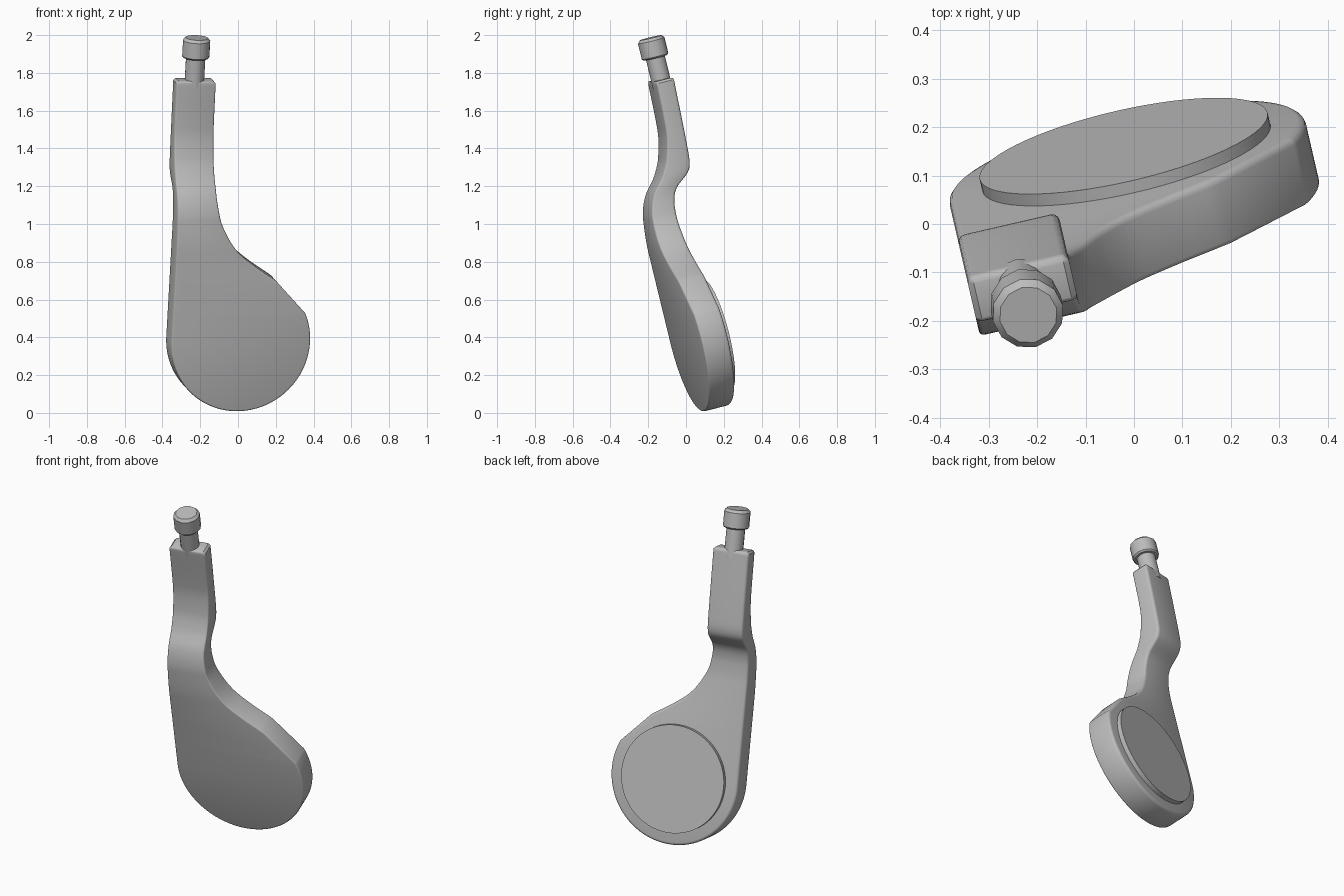
import bpy, bmesh
from math import sin, cos, sqrt, pi, radians
from mathutils import Matrix, Vector

cube = bpy.data.objects.get("Cube")
if cube:
    bpy.data.objects.remove(cube)

grey = bpy.data.materials.new("plain grey")
grey.use_nodes = True
COLOUR = (0.5, 0.5, 0.5, 1)
grey.diffuse_color = COLOUR
grey.node_tree.nodes["Principled BSDF"].inputs["Base Color"].default_value = COLOUR

# Lever frame: x across, y through the thickness, z up the shank, origin in the head
FRAME = (Matrix.Translation((0, 0.068, 0.39)) @ Matrix.Rotation(radians(13), 4, "Z")
         @ Matrix.Rotation(radians(14), 4, "X"))
R, HALF, TOP, ROUND = 0.377, 0.0725, 1.37, 0.016
JOIN = 0.335

# Height / offset profiles
RIGHT = [(JOIN, 0.173), (0.373, 0.115), (0.404, 0.067), (0.492, -0.043),
         (0.574, -0.102), (0.675, -0.146), (0.8, -0.163), (TOP, -0.163)]
BACK = [(-1, HALF), (0.6, HALF), (0.7, 0.08), (0.76, 0.096), (0.803, 0.122),
        (0.843, 0.174), (0.875, 0.206), (0.92, 0.22), (0.96, 0.224), (TOP, 0.242)]
FRONT = [(-1, -HALF), (0.49, -HALF), (0.664, -0.059), (0.722, -0.045), (0.788, -0.015),
         (0.872, 0.053), (0.965, 0.1), (1.11, 0.132), (TOP, 0.143)]


def smooth(points, t):
    """Monotone cubic through the points."""
    t = min(max(t, points[0][0]), points[-1][0])
    k = max(i for i in range(len(points) - 1) if points[i][0] <= t)
    slope = [(b[1] - a[1]) / (b[0] - a[0]) for a, b in zip(points, points[1:])]

    def tangent(i):
        if i == 0 or i == len(slope):
            return slope[max(0, i - 1)]
        a, b = slope[i - 1], slope[i]
        return 2 * a * b / (a + b) if a * b > 0 else 0

    (x0, y0), (x1, y1) = points[k], points[k + 1]
    h = x1 - x0
    s = (t - x0) / h
    return (y0 * (1 + 2 * s) * (1 - s) ** 2 + h * tangent(k) * s * (1 - s) ** 2
            + y1 * s * s * (3 - 2 * s) + h * tangent(k + 1) * s * s * (s - 1))


def finish(bm, name, angle):
    bmesh.ops.recalc_face_normals(bm, faces=bm.faces)
    bm.transform(FRAME)
    mesh = bpy.data.meshes.new(name)
    bm.to_mesh(mesh)
    bm.free()
    mesh.materials.append(grey)
    obj = bpy.data.objects.new(name, mesh)
    bpy.context.collection.objects.link(obj)
    bpy.ops.object.select_all(action="DESELECT")
    obj.select_set(True)
    bpy.context.view_layer.objects.active = obj
    bpy.ops.object.shade_smooth_by_angle(angle=radians(angle))


def lever_body():
    # Outline rows from the foot of the round head to the top of the shank
    end = pi - 1.095
    heights = [-R * cos(0.03 + (end - 0.03) * i / 44) for i in range(44)]
    heights += [JOIN + (TOP - 0.012 - JOIN) * i / 64 for i in range(65)]
    left, right = [], []
    for w in heights:
        arc = sqrt(max(R * R - w * w, 0))
        left.append(Vector((-arc if w < 0 else -R, w)))
        right.append(Vector((arc if w < JOIN else smooth(RIGHT, w), w)))
    left.append(Vector((-R + 0.012, TOP)))
    right.append(Vector((RIGHT[-1][1] - 0.012, TOP)))
    rows = len(left)
    loop = right + left[::-1]
    count = len(loop)

    def inset(d):
        out = []
        for i, p in enumerate(loop):
            a = (p - loop[i - 1]).normalized()
            b = (loop[(i + 1) % count] - p).normalized()
            t = (a + b).normalized()
            out.append(p + Vector((-t.y, t.x)) * d / max(t.dot(b), 0.5))
        return out

    # Rings across the wall, with both rims rounded
    bm = bmesh.new()
    rings = []
    steps = [0, pi / 6, pi / 3, pi / 2]
    rims = [(FRONT, 1, 0.6 * ROUND, a) for a in steps]
    rims += [(BACK, -1, ROUND, a) for a in steps[::-1]]
    for side, sign, r, a in rims:
        rings.append([bm.verts.new((p.x, smooth(side, p.y) + sign * r * (1 - cos(a)), p.y))
                      for p in inset(r * (1 - sin(a)))])
    for lo, hi in zip(rings, rings[1:]):
        for i in range(count):
            j = (i + 1) % count
            bm.faces.new((lo[i], lo[j], hi[j], hi[i]))
    # Front and back faces, row by row
    for ring in (rings[0], rings[-1]):
        for i in range(rows - 1):
            bm.faces.new((ring[i], ring[i + 1], ring[count - 2 - i], ring[count - 1 - i]))
    finish(bm, "lever_body", 35)


def turned(name, profile, sides, placing, angle):
    """Closed solid turned about its own z from (radius, height) pairs."""
    bm = bmesh.new()
    rings = [[bm.verts.new((r * cos(2 * pi * i / sides), r * sin(2 * pi * i / sides), z))
              for i in range(sides)] for r, z in profile]
    for lo, hi in zip(rings, rings[1:]):
        for i in range(sides):
            j = (i + 1) % sides
            bm.faces.new((lo[i], lo[j], hi[j], hi[i]))
    bm.faces.new(rings[0])
    bm.faces.new(rings[-1])
    bm.transform(placing)
    finish(bm, name, angle)


lever_body()

# Raised round pad on the back of the head
turned("back_pad", [(0.305, 0), (0.305, HALF + 0.026)], 64,
       Matrix.Rotation(-pi / 2, 4, "X"), 35)

# Pin and its chamfered cap on the shank
axis = Matrix.Translation((-0.27, 0.192, 0))
turned("pin", [(0.052, TOP - 0.05), (0.052, 1.5)], 16, axis, 40)
turned("pin_cap", [(0.066, 1.488), (0.074, 1.496), (0.074, 1.582), (0.06, 1.597)],
       12, axis, 40)
